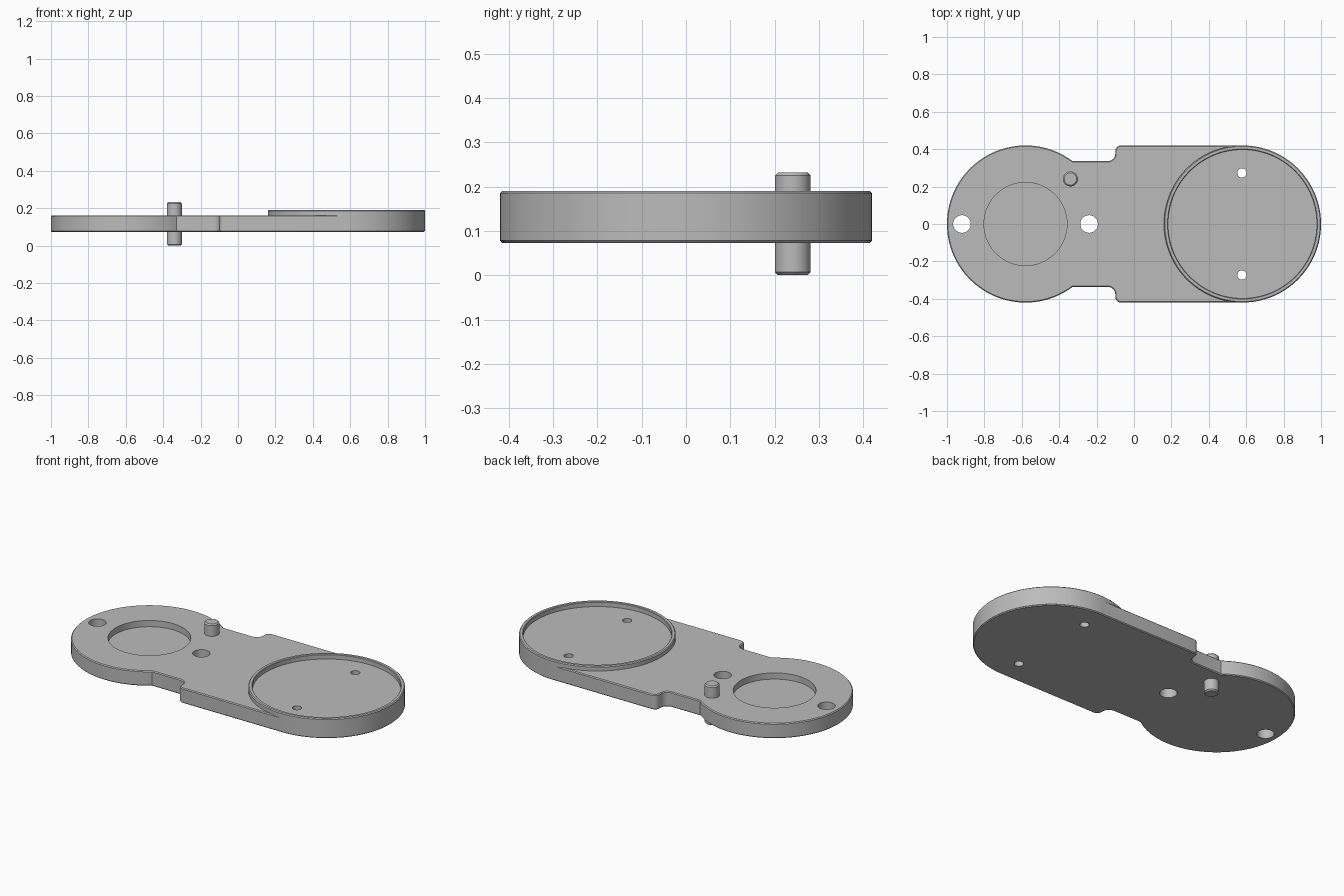
import bpy, bmesh, math

cube = bpy.data.objects.get("Cube")
if cube:
    bpy.data.objects.remove(cube, do_unlink=True)

grey = bpy.data.materials.new("plain grey")
grey.use_nodes = True
GREY = (0.5, 0.5, 0.5, 1)
grey.diffuse_color = GREY
grey.node_tree.nodes["Principled BSDF"].inputs["Base Color"].default_value = GREY

R, CX = 0.42, 0.58            # end radius and distance of the end centres
BOTTOM, TOP, RIM = 0.073, 0.162, 0.19
NECK, STEP = 0.336, -0.1      # half width of the neck and x of its shoulder


def add_object(name, bm):
    bmesh.ops.recalc_face_normals(bm, faces=bm.faces)
    mesh = bpy.data.meshes.new(name)
    bm.to_mesh(mesh)
    bm.free()
    mesh.materials.append(grey)
    obj = bpy.data.objects.new(name, mesh)
    bpy.context.collection.objects.link(obj)
    return obj


def activate(obj):
    bpy.ops.object.select_all(action="DESELECT")
    obj.select_set(True)
    bpy.context.view_layer.objects.active = obj


def smooth(obj):
    activate(obj)
    bpy.ops.object.shade_smooth_by_angle(angle=math.radians(30))


def arc(cx, cy, r, start, end, steps):
    angles = [math.radians(start + (end - start) * i / steps) for i in range(steps + 1)]
    return [(cx + r * math.cos(a), cy + r * math.sin(a)) for a in angles]


def lathe(name, profile, x, y, closed=False, steps=128):
    """Spin an (r, z) profile around a vertical axis at x, y."""
    bm = bmesh.new()
    verts = [bm.verts.new((x + r, y, z)) for r, z in profile]
    for a, b in zip(verts, verts[1:]):
        bm.edges.new((a, b))
    if closed:
        bm.edges.new((verts[-1], verts[0]))
    bmesh.ops.spin(bm, geom=bm.verts[:] + bm.edges[:], cent=(x, y, 0), axis=(0, 0, 1),
                   angle=math.tau, steps=steps, use_duplicate=False)
    bmesh.ops.remove_doubles(bm, verts=bm.verts, dist=1e-5)
    return add_object(name, bm)


def cut_hole(target, x, y, r, floor):
    cutter = lathe("hole_cutter", [(0, floor), (r, floor), (r, 0.3), (0, 0.3)], x, y, steps=64)
    cutter.hide_render = True
    mod = target.modifiers.new("hole", "BOOLEAN")
    mod.operation, mod.solver, mod.object = "DIFFERENCE", "EXACT", cutter
    activate(target)
    bpy.ops.object.modifier_apply(modifier=mod.name)
    bpy.data.objects.remove(cutter, do_unlink=True)


# Base plate: half outline mirrored across y, then extruded and chamfered
meet = 180 - math.degrees(math.asin(NECK / R))
half = arc(CX, 0, R - 0.0005, 0, 90, 32)
half += arc(STEP + 0.03, R - 0.03, 0.03, 90, 180, 6)
half += arc(STEP - 0.04, NECK + 0.04, 0.04, 0, -90, 6)
half += arc(-CX, 0, R, 180 - meet, 180, 48)
outline = half + [(x, -y) for x, y in reversed(half[1:-1])]
bm = bmesh.new()
face = bm.faces.new([bm.verts.new((x, y, BOTTOM)) for x, y in outline])
up = bmesh.ops.extrude_face_region(bm, geom=[face])["geom"]
bmesh.ops.translate(bm, vec=(0, 0, TOP - BOTTOM),
                    verts=[g for g in up if isinstance(g, bmesh.types.BMVert)])
rims = [e for e in bm.edges if abs(e.verts[0].co.z - e.verts[1].co.z) < 1e-6]
bmesh.ops.recalc_face_normals(bm, faces=bm.faces)
bmesh.ops.bevel(bm, geom=rims, offset=0.005, segments=1, affect="EDGES")
plate = add_object("base_plate", bm)

# Round pocket, two large holes and two small holes
cut_hole(plate, -CX, 0, 0.222, TOP - 0.037)
for x in (-0.92, -0.24):
    cut_hole(plate, x, 0, 0.047, 0)
for y in (-0.273, 0.273):
    cut_hole(plate, CX - 0.003, y, 0.025, 0)
smooth(plate)

# Raised rim round the large end
c = 0.005
rim = lathe("raised_rim", [(R, BOTTOM + c), (R, RIM - c), (R - c, RIM), (0.401, RIM),
                           (0.398, RIM - 0.003), (0.398, BOTTOM + c)], CX, 0, closed=True)
smooth(rim)

# Locating pin through the plate
c, r, h = 0.007, 0.04, 0.232
pin = lathe("locating_pin", [(0, 0), (r - c, 0), (r, c), (r, h - c), (r - c, h), (0, h)],
            -0.34, 0.241, steps=48)
smooth(pin)
